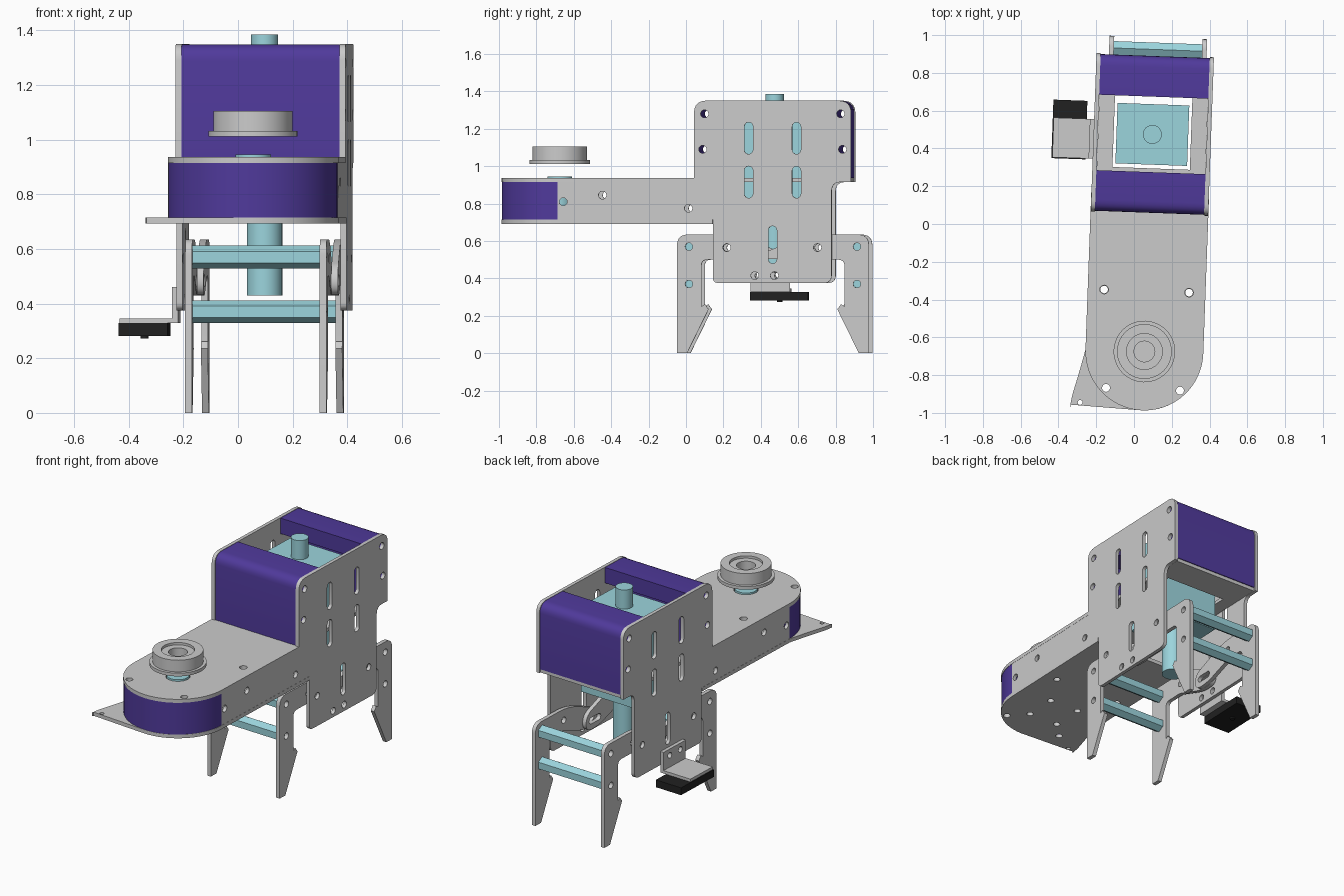
import bpy, bmesh, math
from mathutils import Matrix, Vector

if "Cube" in bpy.data.objects:
    bpy.data.objects.remove(bpy.data.objects["Cube"])

# The whole arm is turned slightly about z, with its origin at the pulley axis
WORLD = Matrix.Translation((0.055, -0.675, 0)) @ Matrix.Rotation(math.radians(-2.1), 4, 'Z')
SIDE = Matrix(((0, 0, 1, 0), (1, 0, 0, 0), (0, 1, 0, 0), (0, 0, 0, 1)))  # profile (y, z) along x
C = 1.15  # tower centre


def material(name, rgb):
    m = bpy.data.materials.new(name)
    m.diffuse_color = (*rgb, 1)
    m.use_nodes = True
    m.node_tree.nodes["Principled BSDF"].inputs["Base Color"].default_value = m.diffuse_color
    return m


PURPLE = material("purple", (0.08, 0.042, 0.33))
CYAN = material("cyan", (0.33, 0.66, 0.72))
BLACK = material("black", (0.015, 0.015, 0.015))


def circle(x, y, r, n=24, a0=0.0, a1=360.0):
    full = abs(a1 - a0) >= 360
    d = math.radians(a1 - a0) / (n if full else n - 1)
    a = math.radians(a0)
    return [(x + r * math.cos(a + i * d), y + r * math.sin(a + i * d)) for i in range(n)]


def slot(x, y0, y1, r=0.023):
    return circle(x, y1 - r, r, 9, 0, 180) + circle(x, y0 + r, r, 9, 180, 359.9)


def rect(x0, x1, y0, y1):
    return [(x0, y0), (x1, y0), (x1, y1), (x0, y1)]


def rounded(pts):
    """Round each corner that carries a third value (radius)."""
    out = []
    for i, p in enumerate(pts):
        c = Vector(p[:2])
        if len(p) < 3:
            out.append(tuple(c))
            continue
        a, b = Vector(pts[i - 1][:2]), Vector(pts[(i + 1) % len(pts)][:2])
        a, b = c + (a - c).normalized() * p[2], c + (b - c).normalized() * p[2]
        for k in range(7):
            t = k / 6
            out.append(tuple(a * (1 - t) ** 2 + c * (2 * t * (1 - t)) * 0.9
                             + (a + b) * 0.1 * t * (1 - t) + b * t * t))
    return out


def flip(pts):
    return [(2 * C - p[0], *p[1:]) for p in pts]


def extrude(name, outline, holes, lo, hi, side=False, mat=None):
    """Fill an outline with holes and extrude it from lo to hi."""
    cu = bpy.data.curves.new(name, 'CURVE')
    cu.dimensions, cu.fill_mode, cu.extrude = '2D', 'BOTH', (hi - lo) / 2
    for loop in [outline] + holes:
        s = cu.splines.new('POLY')
        s.points.add(len(loop) - 1)
        for pt, p in zip(s.points, loop):
            pt.co = (p[0], p[1], 0, 1)
        s.use_cyclic_u = True
    tmp = bpy.data.objects.new(name + "_tmp", cu)
    bpy.context.collection.objects.link(tmp)
    me = bpy.data.meshes.new_from_object(tmp.evaluated_get(bpy.context.evaluated_depsgraph_get()))
    bpy.data.objects.remove(tmp)
    bpy.data.curves.remove(cu)
    bm = bmesh.new()
    bm.from_mesh(me)
    bmesh.ops.translate(bm, vec=(0, 0, (lo + hi) / 2), verts=bm.verts)
    if side:
        bmesh.ops.transform(bm, matrix=SIDE, verts=bm.verts)
    bmesh.ops.remove_doubles(bm, verts=bm.verts, dist=1e-5)
    bmesh.ops.recalc_face_normals(bm, faces=bm.faces)
    bm.to_mesh(me)
    bm.free()
    me.materials.clear()
    if mat:
        me.materials.append(mat)
    ob = bpy.data.objects.new(name, me)
    ob.matrix_world = WORLD
    bpy.context.collection.objects.link(ob)
    bpy.ops.object.select_all(action='DESELECT')
    ob.select_set(True)
    bpy.context.view_layer.objects.active = ob
    bpy.ops.object.shade_smooth_by_angle(angle=math.radians(32))
    return ob


# Side plates: tower and arm cut from one sheet
side = rounded([(0, .715), (.83, .715), (.83, .375, .03), (1.466, .375, .04), (1.466, .915, .045),
                (1.57, .915), (1.57, 1.35, .06), (.73, 1.35, .06), (.73, .915), (0, .915)])
side_holes = [circle(y, z, .021, 16) for y, z in (
    (.786, 1.28), (.776, 1.09), (2 * C - .786, 1.28), (2 * C - .776, 1.09), (.905, .565),
    (1.39, .565), (1.055, .415), (1.16, .415), (.24, .845), (.70, .775), (.03, .81))]
for y in (C - .128, C + .128):
    side_holes += [slot(y, 1.065, 1.235), slot(y, .83, 1.0)]
side_holes.append(slot(C, .48, .68))
for label, lo in (("left", -.311), ("right", .289)):
    extrude(label + "_side_plate", side, side_holes, lo, lo + .022, True)

# Arm: top plate with tower opening, bottom plate with corner tab, rounded nose
R = .312
top = circle(0, 0, R, 33, 180, 360) + [(R, .73), (.288, .73), (.288, 1.56), (-.288, 1.56), (-.288, .73), (-R, .73)]
nose_holes = [circle(s * .196, -.2, .021, 16) for s in (-1, 1)]
extrude("arm_top_plate", top,
        nose_holes + [circle(s * .225, .32, .023, 16) for s in (-1, 1)]
        + [rect(-.205, .205, .97, 1.37), circle(0, 0, .07)], .915, .937)
tab = rounded([(-.385, -.325, .03), (-.375, -.25, .03), (-.335, -.1, .08), (-R, 0)])
bottom = circle(0, 0, R, 19, 0, -90) + tab + [(-R, .83), (R, .83)]
extrude("arm_bottom_plate", bottom,
        nose_holes + [circle(x, y, .02, 16) for x, y in
                      ((-.225, .32), (.225, .32), (-.1, .1), (.1, .1), (-.1, -.1), (.1, -.1))]
        + [circle(-.33, -.282, .013, 12)], .692, .715)
nose = circle(0, 0, .31, 33, 180, 360) + circle(0, 0, .24, 33, 360, 180)
extrude("arm_nose", nose, nose_holes, .715, .915, mat=PURPLE)
extrude("arm_hub", circle(0, 0, .065), [], .716, .945, mat=CYAN)

# Pulley above the arm
extrude("pulley_flange", circle(0, 0, .163, 48), [], 1.012, 1.032)
extrude("pulley_rim", circle(0, 0, .145, 48), [circle(0, 0, .095, 36)], 1.032, 1.105)
extrude("pulley_bearing", circle(0, 0, .095, 36), [circle(0, 0, .055)], 1.032, 1.09)

# Purple tower spacers
spacer = rounded([(.735, .937), (.735, 1.348, .06), (.95, 1.348), (.95, 1.25), (.82, 1.25), (.82, .937)])
spacer_holes = [circle(.786, 1.28, .021, 16), circle(.776, 1.09, .021, 16)]
extrude("front_spacer", spacer, spacer_holes, -.289, .289, True, PURPLE)
extrude("back_spacer", flip(spacer), [flip(h) for h in spacer_holes], -.289, .289, True, PURPLE)

# Linear motor
extrude("motor_block", rect(-.19, .19, C - .16, C + .16), [], .73, 1.265, mat=CYAN)
extrude("motor_shaft", circle(0, C, .05), [], 1.265, 1.385, mat=CYAN)
extrude("motor_rod", circle(0, C, .065, 32), [], .43, .73, mat=CYAN)

# Gripper jaws: two claw plates and two hex bars each
claw = rounded([(.636, 0), (.69, 0), (.805, .235), (.785, .262), (.767, .25), (.767, .5, .03), (.9, .5),
                (1.1, .43, .05), (1.22, .43, .05), (1.22, .53, .05), (.95, .635, .08), (.636, .635, .055)])
link_slot = [(y, z) for z, y in slot(.485, 1.08, 1.19, .02)]
claw_holes = [circle(.70, .57, .02, 16), circle(.70, .37, .02, 16), circle(.905, .565, .02, 16), link_slot]
for label, f, off in (("front", lambda p: p, -.013), ("back", flip, .013)):
    for s, lr in ((-1, "left"), (1, "right")):
        u = off + s * .246
        extrude(f"{label}_{lr}_claw", f(claw), [f(h) for h in claw_holes], u - .0125, u + .0125, True)
    for z, lv in ((.57, "upper"), (.37, "lower")):
        extrude(f"{label}_{lv}_bar", f(circle(.70, z, .042, 6, 30, 390)), [],
                off - .2335, off + .2335, True, CYAN)

# Sensor on an angle bracket at the left
extrude("bracket_upright", rect(1.01, 1.22, .328, .46),
        [circle(1.06, .42, .018, 12), circle(1.16, .42, .018, 12)], -.333, -.311, True)
extrude("bracket_shelf", rect(-.525, -.333, 1.01, 1.22), [], .328, .346)
extrude("sensor_body", rect(-.53, -.35, 1.005, 1.315), [], .282, .328, mat=BLACK)
extrude("sensor_lens", circle(-.44, 1.16, .015, 12), [], .273, .282, mat=BLACK)
